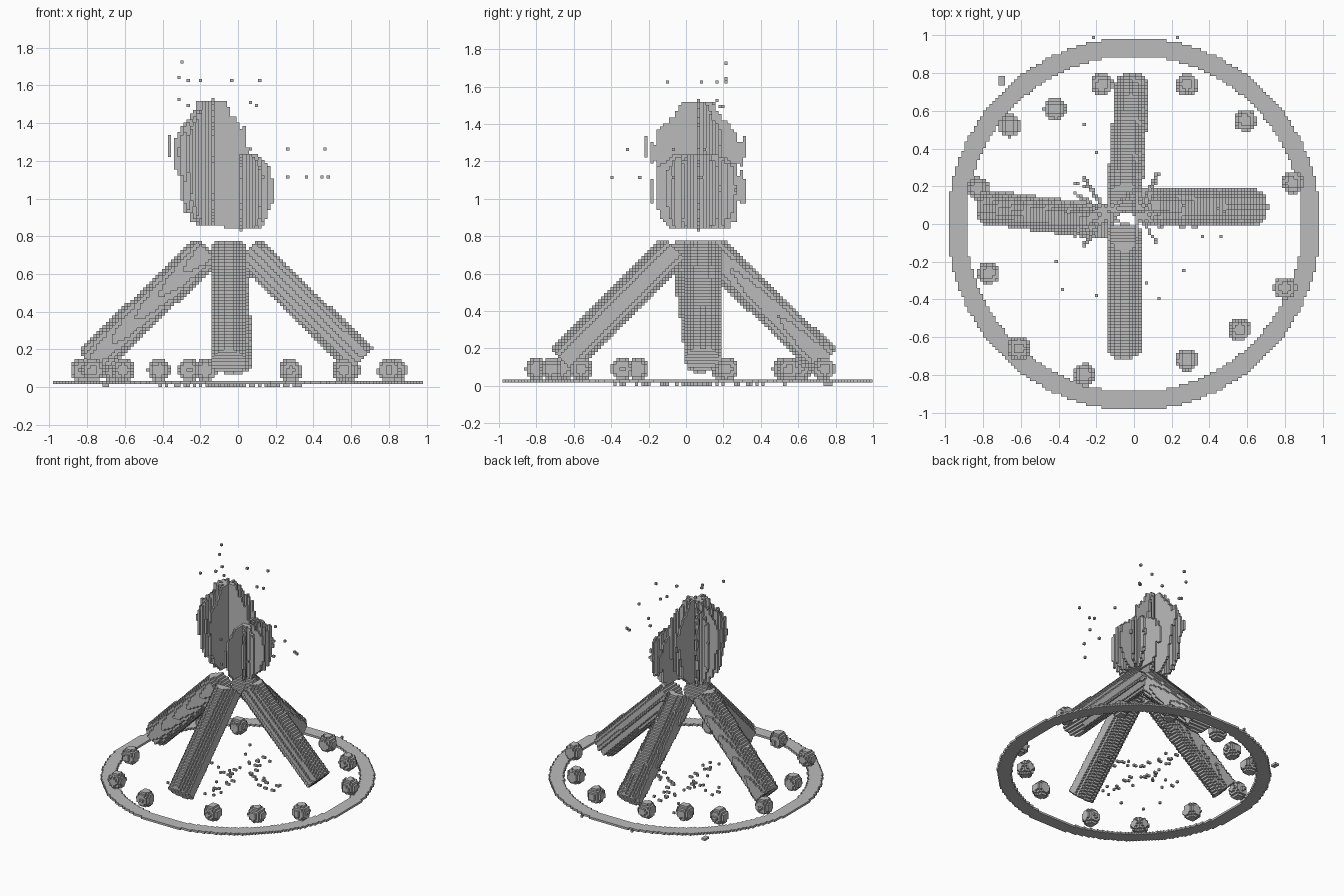
import bpy, bmesh, math, random
from mathutils import Vector

random.seed(7)
V = 0.0165  # edge length of one block

cube = bpy.data.objects.get("Cube")
if cube:
    bpy.data.objects.remove(cube, do_unlink=True)

grey = bpy.data.materials.new("plain_grey")
grey.use_nodes = True
grey.diffuse_color = (0.5, 0.5, 0.5, 1)
grey.node_tree.nodes["Principled BSDF"].inputs["Base Color"].default_value = (0.5, 0.5, 0.5, 1)


def cell(x, y, z):
    return (round(x / V), round(y / V), int(z / V))


def fill(lo, hi, inside):
    """Cells of a box whose centres pass the inside test."""
    a, b = cell(*lo), cell(*hi)
    return {(i, j, k)
            for i in range(a[0], b[0] + 1)
            for j in range(a[1], b[1] + 1)
            for k in range(max(a[2], 0), b[2] + 1)
            if inside(Vector((i * V, j * V, (k + 0.5) * V)))}


def build(name, cells):
    """Skin a set of cells with the faces that touch empty space."""
    bm = bmesh.new()
    corners = {}

    def vert(p):
        if p not in corners:
            corners[p] = bm.verts.new(((p[0] - 0.5) * V, (p[1] - 0.5) * V, p[2] * V))
        return corners[p]

    for c in sorted(cells):
        for axis in range(3):
            for side in (0, 1):
                n = list(c)
                n[axis] += 2 * side - 1
                if tuple(n) in cells:
                    continue
                quad = []
                for du, dv in ((0, 0), (1, 0), (1, 1), (0, 1)):
                    p = list(c)
                    p[axis] += side
                    p[(axis + 1) % 3] += du
                    p[(axis + 2) % 3] += dv
                    quad.append(vert(tuple(p)))
                bm.faces.new(quad if side else quad[::-1])
    mesh = bpy.data.meshes.new(name)
    bm.to_mesh(mesh)
    bm.free()
    mesh.materials.append(grey)
    ob = bpy.data.objects.new(name, mesh)
    bpy.context.collection.objects.link(ob)
    return ob


# Ground ring with small tabs on its outer edge
ring = fill((-1, -1, 0.02), (1, 1, 0.02), lambda p: 0.89 < math.hypot(p.x, p.y) < 0.99)
ring |= {cell(x, 0.99, 0.02) for x in (-0.22, 0.23)}
build("ground_ring", ring)

# Stones around the fire
stones = [(-0.66, 0.52), (-0.42, 0.61), (-0.17, 0.74), (0.28, 0.74), (0.59, 0.55),
          (0.84, 0.22), (0.8, -0.34), (0.56, -0.56), (0.28, -0.72), (-0.26, -0.8),
          (-0.61, -0.66), (-0.77, -0.26), (-0.83, 0.19)]
for n, (x, y) in enumerate(stones):
    centre = Vector((x, y, 0.09))
    r = Vector((0.07, 0.07, 0.07))
    build(f"stone_{n + 1}", fill(centre - r, centre + r, lambda p: (p - centre).length < 0.06))


# Leaning logs, trimmed level at the top
def log(name, foot, head, radius=0.092):
    a, b = Vector(foot), Vector(head)
    d = (b - a).normalized()
    pad = Vector((0.1, 0.1, 0.1))
    lo = Vector(map(min, a, b)) - pad
    hi = Vector(map(max, a, b)) + pad

    def inside(p):
        t = (p - a).dot(d)
        return 0 <= t <= (b - a).length and (p - a - d * t).length < radius and p.z < 0.77

    build(name, fill(lo, hi, inside))


log("left_log", (0.65, 0.09, 0.14), (0.05, 0.09, 0.73))
log("right_log", (-0.78, 0.09, 0.13), (-0.16, 0.01, 0.73))
log("back_log", (-0.01, 0.74, 0.13), (-0.05, 0.13, 0.73))
log("front_log", (-0.05, -0.66, 0.13), (-0.05, -0.06, 0.73))


# Flames: thin upright sheets fanning out from a core
def flame(name, x, y, profile, angles, stretch):
    def radius(z):
        for (z0, r0), (z1, r1) in zip(profile, profile[1:]):
            if z0 <= z <= z1:
                return r0 + (r1 - r0) * (z - z0) / (z1 - z0)
        return 0

    cells = set()
    for angle in angles:
        c, s = math.cos(math.radians(angle)), math.sin(math.radians(angle))
        reach = math.hypot(c * stretch[0], s * stretch[1])
        for step in range(int(0.3 / V * 1.4)):
            r = step * V / 1.4
            wobble = random.uniform(-0.012, 0.012)
            for k in range(int(profile[0][0] / V), int(profile[-1][0] / V) + 1):
                if r + wobble < radius((k + 0.5) * V) * reach:
                    i, j, _ = cell(x + r * c, y + r * s, 0)
                    cells.add((i, j, k))
    build(name, cells)


flame("tall_flame", -0.14, 0.06,
      [(0.86, 0.09), (0.93, 0.15), (1.05, 0.18), (1.25, 0.22), (1.36, 0.19), (1.45, 0.11), (1.52, 0.07)],
      [0, 40, 90, 125, 150, 180, 215, 235, 270], (0.9, 1.1))
flame("short_flame", 0.02, 0.07,
      [(0.84, 0.13), (0.9, 0.18), (1.05, 0.21), (1.17, 0.19), (1.24, 0.1)],
      [0, 35, 62, 90, 180, 270, 300, 325], (0.72, 1.1))

# Loose pieces that have broken from the flame edges
chips = set()
for x, y, z0, z1 in ((-0.36, 0.06, 1.23, 1.32), (-0.14, 0.31, 1.23, 1.32), (-0.14, -0.21, 1.23, 1.32),
                     (0.18, 0.07, 0.98, 1.1), (0.02, 0.32, 0.98, 1.1), (0.02, -0.18, 0.98, 1.1)):
    chips |= {cell(x, y, k * V + 0.001) for k in range(int(z0 / V), int(z1 / V) + 1)}
build("flame_chips", chips)

# Sparks in the air
sparks = [(-0.29, 0.22, 1.72), (-0.32, 0.22, 1.64), (-0.26, -0.1, 1.63), (-0.2, 0.08, 1.63),
          (-0.04, 0.16, 1.63), (0.12, 0.22, 1.63), (-0.32, 0.17, 1.52), (-0.27, 0.2, 1.5),
          (0.06, 0.15, 1.51), (0.1, 0.18, 1.5), (0.07, -0.31, 1.27), (0.27, 0.1, 1.27),
          (0.46, -0.07, 1.27), (0.26, -0.25, 1.11), (0.37, -0.07, 1.12), (0.44, 0.08, 1.11),
          (0.14, -0.39, 1.12), (0.48, 0.06, 1.12)]
build("sparks", {cell(*p) for p in sparks})

# Embers on the ground, mostly beneath the logs
embers = {cell(x, y, 0) for x, y in ((-0.27, 0.52), (-0.2, 0.38), (-0.41, -0.2), (-0.38, -0.35), (-0.2, -0.38))}
for n in range(44):
    along, across = random.uniform(0.05, 0.4), random.uniform(-0.07, 0.07)
    turn = n % 4 * math.pi / 2
    x = -0.04 + along * math.cos(turn) - across * math.sin(turn)
    y = 0.05 + along * math.sin(turn) + across * math.cos(turn)
    i, j, k = cell(x, y, 0)
    embers |= {(i + m, j, k) for m in range(random.choice((1, 1, 2)))}
embers |= {cell(-0.71 + a * V, 0.74 + b * V, 0) for a in (0, 1) for b in (0, 1, 2)}
build("embers", embers)
